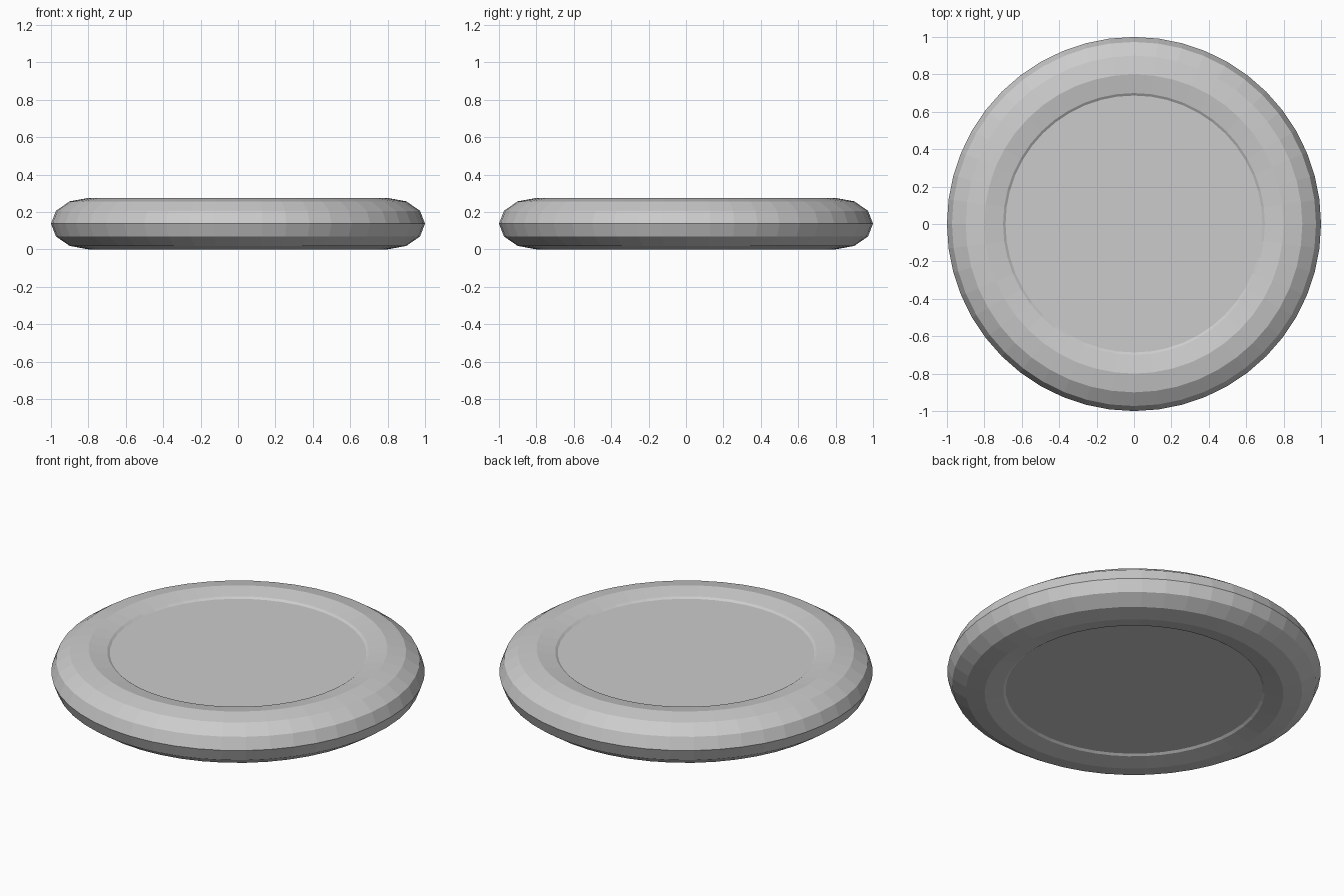
import bpy

if "Cube" in bpy.data.objects:
    bpy.data.objects.remove(bpy.data.objects["Cube"])

HALF = 0.1375  # half of the total thickness

# Rounded rim: a flattened, flat-shaded ring
bpy.ops.mesh.primitive_torus_add(major_segments=48, minor_segments=12,
                                 major_radius=0.8, minor_radius=0.2,
                                 location=(0, 0, HALF))
rim = bpy.context.object
rim.name = "rounded_rim"
rim.scale.z = HALF / 0.2
bpy.ops.object.transform_apply(location=False, rotation=False, scale=True)

# Centre plate: slightly recessed on both faces, its edge buried in the rim
bpy.ops.mesh.primitive_cylinder_add(vertices=48, radius=0.75, depth=0.22,
                                    location=(0, 0, HALF))
bpy.context.object.name = "centre_plate"
